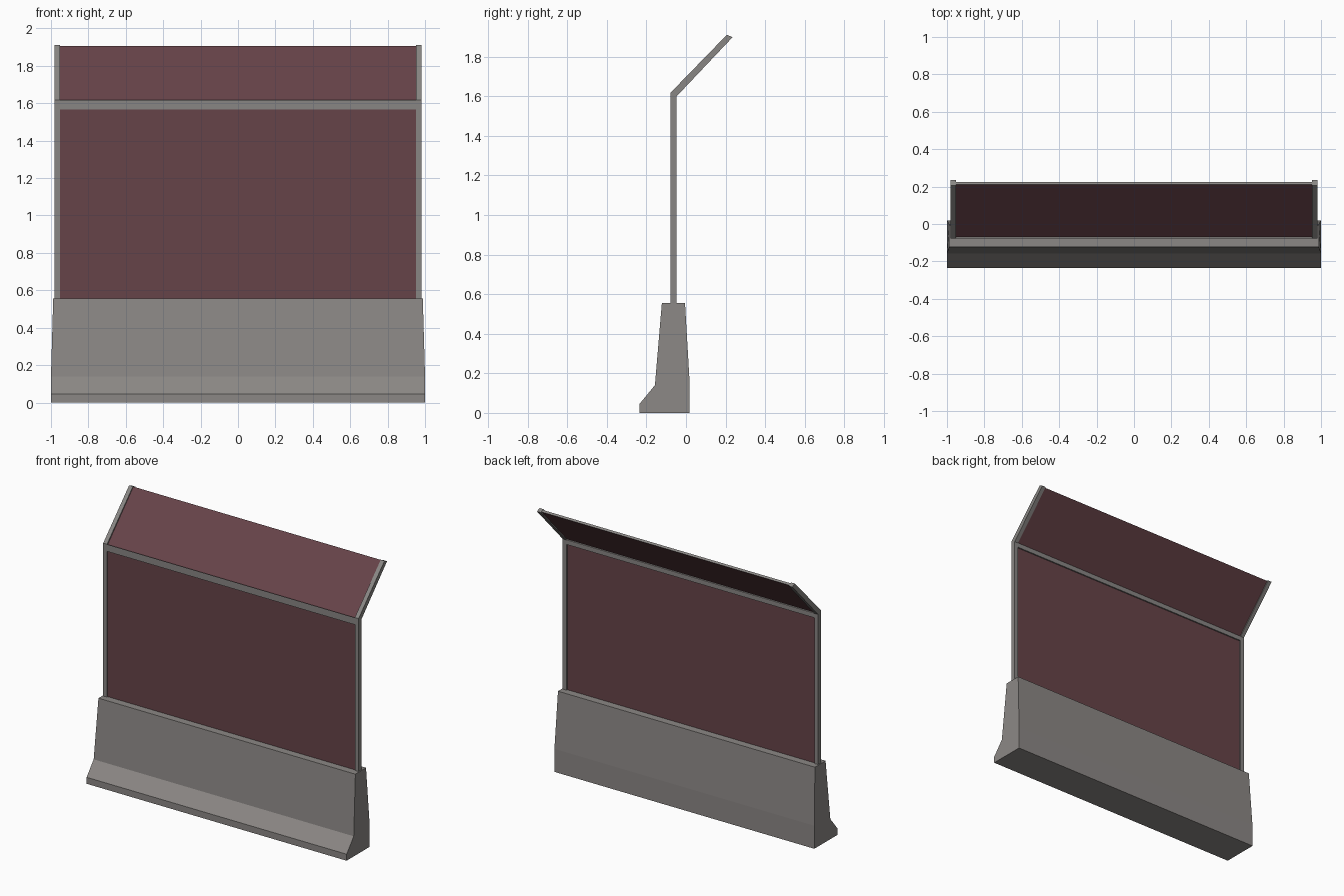
import bpy
import bmesh

cube = bpy.data.objects.get("Cube")
if cube:
    bpy.data.objects.remove(cube, do_unlink=True)


def material(name, color):
    mat = bpy.data.materials.new(name)
    mat.use_nodes = True
    mat.diffuse_color = (*color, 1)
    mat.node_tree.nodes["Principled BSDF"].inputs["Base Color"].default_value = (*color, 1)
    return mat


concrete = material("concrete grey", (0.26, 0.245, 0.235))
steel = material("steel grey", (0.25, 0.24, 0.23))
panel_red = material("dull red panel", (0.134, 0.056, 0.066))


def extrude(name, profile, x0, x1, *mats):
    """Sweep a (y, z) profile along x from x0 to x1."""
    bm = bmesh.new()
    near = [bm.verts.new((x0, y, z)) for y, z in profile]
    far = [bm.verts.new((x1, y, z)) for y, z in profile]
    bm.faces.new(near)
    bm.faces.new(far)
    for i in range(len(profile)):
        j = (i + 1) % len(profile)
        bm.faces.new((near[i], near[j], far[j], far[i]))
    bmesh.ops.recalc_face_normals(bm, faces=bm.faces)
    mesh = bpy.data.meshes.new(name)
    bm.to_mesh(mesh)
    bm.free()
    for mat in mats:
        mesh.materials.append(mat)
    obj = bpy.data.objects.new(name, mesh)
    bpy.context.collection.objects.link(obj)
    return obj


# Concrete barrier foot, with its ends leaning in slightly above the step
STEP, TOP = 0.14, 0.555
base = extrude("barrier_base",
               [(-0.235, 0), (-0.235, 0.045), (-0.157, STEP), (-0.122, TOP),
                (-0.005, TOP), (0.018, 0.16), (0.018, 0)], -1, 1, concrete)
for v in base.data.vertices:
    v.co.x *= 1 - 0.012 * max(0, v.co.z - STEP) / (TOP - STEP)

# Bent posts at both ends
FRONT, BACK = -0.078, -0.048
post = [(FRONT, 0.54), (FRONT, 1.618), (0.207, 1.911),
        (0.235, 1.898), (BACK, 1.599), (BACK, 0.54)]
for side, label in ((1, "left"), (-1, "right")):
    extrude(label + "_post", post, side * 0.953, side * 0.982, steel)

# Rail along the bend
extrude("bend_rail", [(FRONT, 1.568), (FRONT, 1.617), (BACK, 1.6), (BACK, 1.568)],
        -0.955, 0.955, steel)

# Upright panel and tilted upper panel, whose top edge is bare
extrude("upright_panel", [(-0.07, 0.55), (-0.07, 1.58), (-0.057, 1.58), (-0.057, 0.55)],
        -0.955, 0.955, panel_red)
tilted = extrude("tilted_panel", [(-0.07, 1.612), (0.212, 1.907), (0.225, 1.898), (-0.056, 1.6)],
                 -0.955, 0.955, panel_red, steel)
for face in tilted.data.polygons:
    if face.normal.y > 0.3 and face.normal.z > 0.3:
        face.material_index = 1
